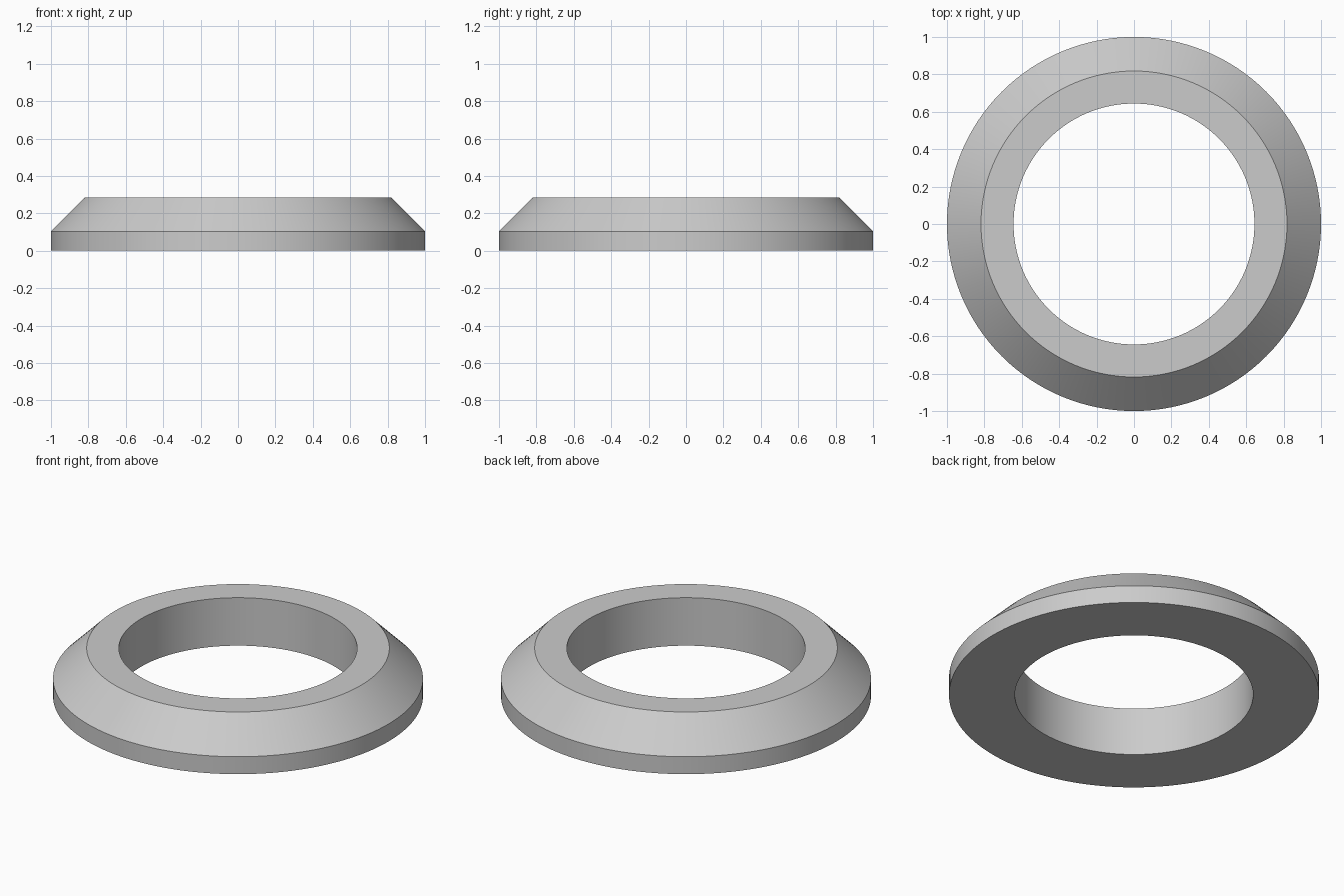
import bpy
import bmesh
import math

cube = bpy.data.objects.get("Cube")
if cube:
    bpy.data.objects.remove(cube, do_unlink=True)

# Plain grey material
grey = bpy.data.materials.new("light_grey")
grey.use_nodes = True
colour = (0.6, 0.6, 0.6, 1)
grey.diffuse_color = colour
grey.node_tree.nodes["Principled BSDF"].inputs["Base Color"].default_value = colour

# Ring cross-section as (radius, height): bore, flat top, chamfer, rim
SEGMENTS = 128
profile = [(0.644, 0), (1, 0), (1, 0.104), (0.818, 0.286), (0.644, 0.286)]

# Spin the closed cross-section around the vertical axis
bm = bmesh.new()
verts = [bm.verts.new((r, 0, z)) for r, z in profile]
edges = [bm.edges.new((v, verts[(i + 1) % len(verts)])) for i, v in enumerate(verts)]
bmesh.ops.spin(bm, geom=verts + edges, cent=(0, 0, 0), axis=(0, 0, 1),
               angle=math.tau, steps=SEGMENTS, use_merge=True)
bmesh.ops.remove_doubles(bm, verts=bm.verts[:], dist=0.0001)
bmesh.ops.recalc_face_normals(bm, faces=bm.faces[:])
mesh = bpy.data.meshes.new("chamfered_ring")
bm.to_mesh(mesh)
bm.free()
mesh.materials.append(grey)

ring = bpy.data.objects.new("chamfered_ring", mesh)
bpy.context.collection.objects.link(ring)

# Smooth round walls with crisp rims
bpy.ops.object.select_all(action="DESELECT")
ring.select_set(True)
bpy.context.view_layer.objects.active = ring
bpy.ops.object.shade_smooth_by_angle(angle=math.radians(30))
